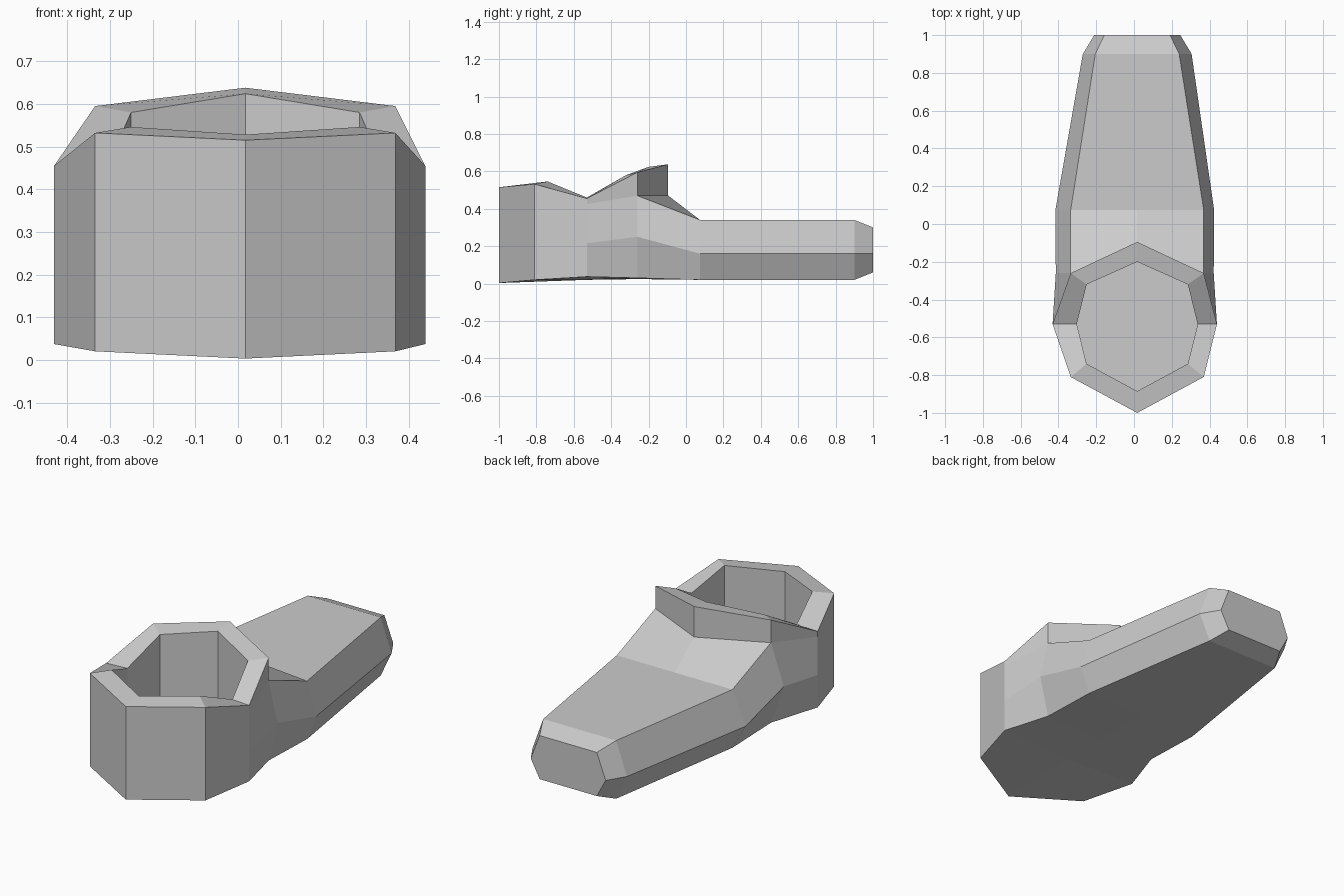
import bpy, bmesh
from mathutils import Vector

cube = bpy.data.objects.get("Cube")
if cube:
    bpy.data.objects.remove(cube)

grey = bpy.data.materials.new("plain grey")
grey.use_nodes = True
colour = (0.6, 0.6, 0.6, 1)
grey.diffuse_color = colour
grey.node_tree.nodes["Principled BSDF"].inputs["Base Color"].default_value = colour

MID = 0.017


def build(name, make_strips):
    """Bridge rows of points into flat faces on both sides of the centre line."""
    bm = bmesh.new()
    for side in (1, -1):
        for strip in make_strips():
            for low, high in zip(strip, strip[1:]):
                for i in range(len(low) - 1):
                    pts = []
                    for h, y, z in (low[i], low[i + 1], high[i + 1], high[i]):
                        # the widest points sit closer to the origin
                        cx = MID if h < 0.36 else 0.004
                        p = Vector((cx + side * h, y, z))
                        if p not in pts:
                            pts.append(p)
                    if len(pts) > 2:
                        bm.faces.new([bm.verts.new(p) for p in pts])
    bmesh.ops.remove_doubles(bm, verts=bm.verts, dist=0.0005)
    bmesh.ops.recalc_face_normals(bm, faces=bm.faces)
    mesh = bpy.data.meshes.new(name)
    bm.to_mesh(mesh)
    bm.free()
    mesh.materials.append(grey)
    obj = bpy.data.objects.new(name, mesh)
    bpy.context.scene.collection.objects.link(obj)


def shoe():
    # half outlines of the ankle opening, front to back
    rim = [(0, -1, 0.515), (0.352, -0.81, 0.532), (0.435, -0.53, 0.455),
           (0.352, -0.26, 0.595), (0, -0.095, 0.638)]
    lip = [(0, -0.885, 0.528), (0.268, -0.74, 0.546), (0.32, -0.53, 0.46),
           (0.268, -0.32, 0.58), (0, -0.2, 0.624)]
    floor = [(h, y, 0.08) for h, y, z in lip]
    centre = [(0, -0.53, 0.08)] * len(lip)

    # heel walls and sole edge
    heel = [(0, -1, 0.003), (0.352, -0.81, 0.02), (0.435, -0.53, 0.037)]
    wall_mid = (0.435, -0.53, 0.215)
    wall_top = (0.435, -0.53, 0.425)

    # rows along the foot: top centre, top edge, side ridge, sole edge, sole centre
    def row(y, top, ridge, sole, w_top, w_ridge):
        return [(0, y, top), (w_top, y, top), (w_ridge, y, ridge),
                (w_top, y, sole), (0, y, sole)]

    instep = [(0, -0.095, 0.47), (0.352, -0.26, 0.47), (0.418, -0.26, 0.25),
              (0.352, -0.26, 0.03), (0, -0.26, 0.024)]
    ball = row(0.075, 0.34, 0.16, 0.02, 0.352, 0.42)
    toe = row(0.9, 0.34, 0.16, 0.02, 0.222, 0.288)
    tip = row(1.0, 0.30, 0.16, 0.06, 0.174, 0.228)
    tip_core = [(0, y, z) for h, y, z in tip]

    return [
        [rim, lip, floor, centre],                      # collar and inside
        [heel, rim[:3]],                                # heel walls
        [rim[3:], [instep[1], instep[0]]],              # tongue
        [[rim[2], rim[3]], [wall_top, instep[1]],
         [wall_mid, instep[2]], [heel[2], instep[3]]],  # ankle sides
        [instep, ball, toe, tip, tip_core],             # foot
        [heel, [(0, -0.53, 0.02)] * 3],                 # heel sole
        [[(0, -0.53, 0.02), heel[2]], [instep[4], instep[3]]],
    ]


build("shoe", shoe)
